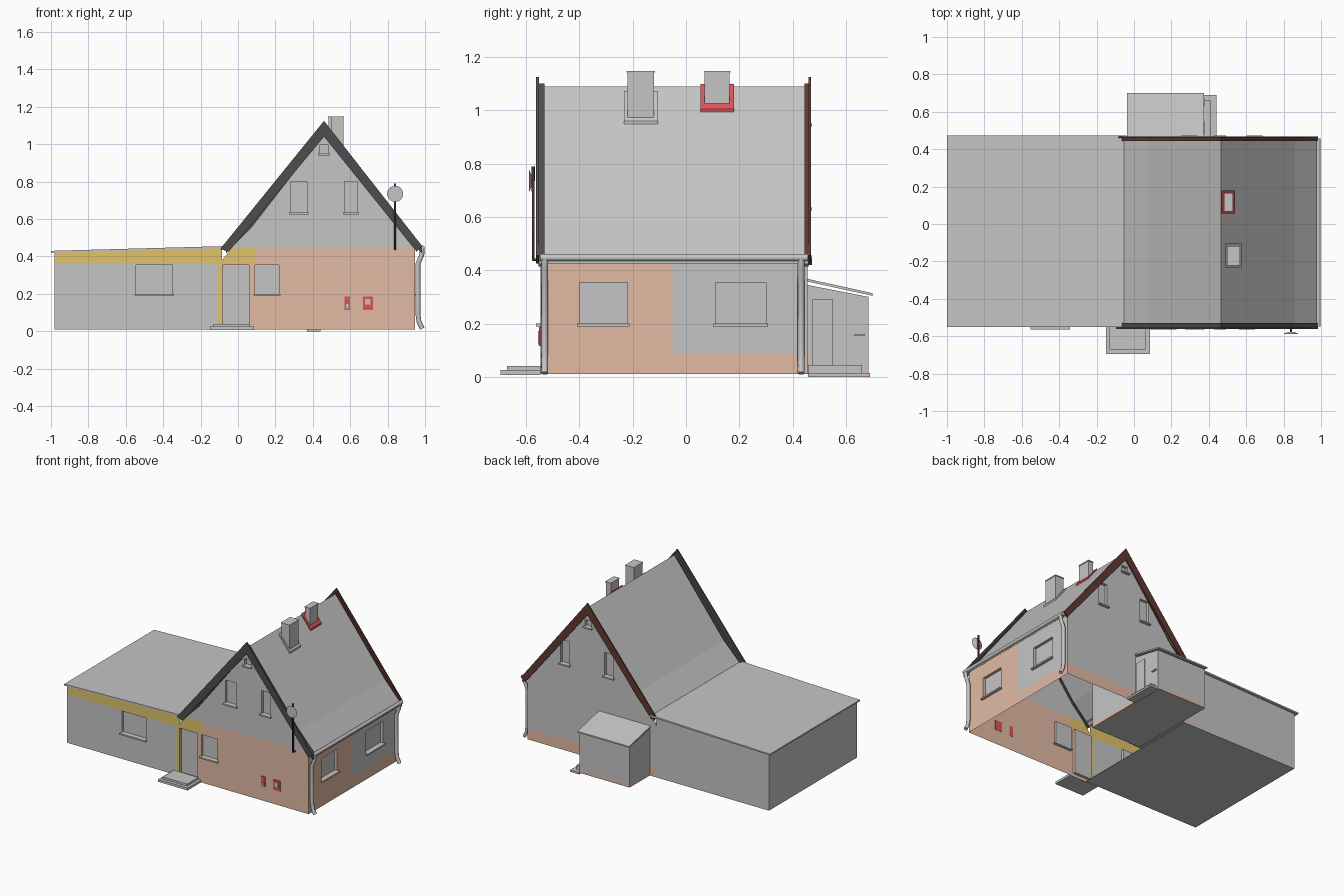
import bpy, bmesh, math
from mathutils import Matrix, Vector

if "Cube" in bpy.data.objects:
    bpy.data.objects.remove(bpy.data.objects["Cube"])


def material(name, r, g, b):
    m = bpy.data.materials.new(name)
    m.diffuse_color = (r, g, b, 1)
    m.use_nodes = True
    m.node_tree.nodes["Principled BSDF"].inputs["Base Color"].default_value = m.diffuse_color
    return m


GREY = material("plaster grey", .56, .56, .56)
SALMON = material("salmon", .76, .49, .37)
YELLOW = material("ochre yellow", .75, .55, .15)
DARK = material("dark grey", .075, .075, .075)
BROWN = material("red brown", .12, .04, .03)
RED = material("red", .75, .085, .09)


def finish(name, bm, *mats):
    me = bpy.data.meshes.new(name)
    bm.to_mesh(me)
    bm.free()
    for m in mats:
        me.materials.append(m)
    ob = bpy.data.objects.new(name, me)
    bpy.context.collection.objects.link(ob)
    return ob


def add_box(bm, x0, x1, y0, y1, z0, z1):
    mat = Matrix.Translation(((x0 + x1) / 2, (y0 + y1) / 2, (z0 + z1) / 2)) \
        @ Matrix.Diagonal((x1 - x0, y1 - y0, z1 - z0, 1))
    return bmesh.ops.create_cube(bm, size=1, matrix=mat)["verts"]


def box(name, mat, *dims):
    bm = bmesh.new()
    add_box(bm, *dims)
    return finish(name, bm, mat)


def prism(name, mat, pts, a0, a1, axis="y"):
    """Extrude a profile along y (points x,z) or along x (points y,z)."""
    place = (lambda p, a: (p[0], a, p[1])) if axis == "y" else (lambda p, a: (a, p[0], p[1]))
    bm = bmesh.new()
    f = bm.faces.new([bm.verts.new(place(p, a0)) for p in pts])
    ret = bmesh.ops.extrude_face_region(bm, geom=[f], use_keep_orig=True)
    move = Vector(place((0, 0), a1 - a0))
    bmesh.ops.translate(bm, vec=move, verts=[v for v in ret["geom"] if isinstance(v, bmesh.types.BMVert)])
    bmesh.ops.recalc_face_normals(bm, faces=bm.faces)
    return finish(name, bm, mat)


def pipe(name, mat, pts, radius):
    cu = bpy.data.curves.new(name, "CURVE")
    cu.dimensions = "3D"
    cu.bevel_depth, cu.bevel_resolution, cu.use_fill_caps = radius, 2, True
    sp = cu.splines.new("POLY")
    sp.points.add(len(pts) - 1)
    for p, co in zip(sp.points, pts):
        p.co = (*co, 1)
    tmp = bpy.data.objects.new(name, cu)
    bpy.context.collection.objects.link(tmp)
    bpy.context.view_layer.update()
    me = bpy.data.meshes.new_from_object(tmp.evaluated_get(bpy.context.evaluated_depsgraph_get()))
    bpy.data.objects.remove(tmp)
    me.materials.clear()
    me.materials.append(mat)
    for p in me.polygons:
        p.use_smooth = len(p.vertices) == 4
    ob = bpy.data.objects.new(name, me)
    bpy.context.collection.objects.link(ob)


def wall(name, outline, turn, loc, holes=(), sills=True, cuts_u=(), cuts_z=(), rule=lambda u, z: 0):
    """Single-sheet wall facing -y, cut along lines, openings pushed in, then turned about z."""
    depth = .02
    bm = bmesh.new()
    face = bm.faces.new([bm.verts.new((u, 0, z)) for u, z in outline])
    if face.normal.y > 0:
        face.normal_flip()
    lines = [((u, 0, 0), (1, 0, 0)) for u in list(cuts_u) + [h[i] for h in holes for i in (0, 1)]]
    lines += [((0, 0, z), (0, 0, 1)) for z in list(cuts_z) + [h[i] for h in holes for i in (2, 3)]]
    for co, no in lines:
        bmesh.ops.bisect_plane(bm, geom=bm.verts[:] + bm.edges[:] + bm.faces[:], plane_co=co, plane_no=no)
    for u0, u1, z0, z1 in holes:
        fs = [f for f in bm.faces if abs(f.calc_center_median().y) < 1e-5
              and u0 < f.calc_center_median().x < u1 and z0 < f.calc_center_median().z < z1]
        ret = bmesh.ops.extrude_face_region(bm, geom=fs)
        bmesh.ops.translate(bm, vec=(0, depth, 0),
                            verts=[v for v in ret["geom"] if isinstance(v, bmesh.types.BMVert)])
        left = [f for f in fs if f.is_valid]
        if left:
            bmesh.ops.delete(bm, geom=left, context="FACES_ONLY")
    for f in bm.faces:
        c = f.calc_center_median()
        f.material_index = 0 if c.y > depth - .001 else rule(c.x, c.z)
    if sills:
        for u0, u1, z0, z1 in holes:
            if z0 > .1:
                add_box(bm, u0 - .008, u1 + .008, -.018, depth, z0 - .01, z0)
    bm.transform(Matrix.Translation(loc) @ Matrix.Rotation(math.radians(turn), 4, "Z"))
    return finish(name, bm, GREY, SALMON, YELLOW)


# Walls
def front_rule(u, z):
    if z > .445:
        return 0
    if z > .36 and u < .09 or -.11 < u < -.085:
        return 2
    return 1 if u > -.085 else 0


gable = [(-.085, .01), (.945, .01), (.945, .46), (.46, 1.07), (-.085, .38)]
wall("front_wall", gable, 0, (0, -.545, 0),
     [(-.084, .06, .03, .355), (.09, .22, .2, .355), (.28, .37, .635, .8),
      (.57, .64, .635, .8), (.435, .485, .95, .995)], True, [.09], [.36, .445], front_rule)
wall("annex_front_wall", [(-.98, .01), (-.085, .01), (-.085, .445), (-.98, .425)], 0, (0, -.545, 0),
     [(-.545, -.35, .2, .355)], True, [-.11], [.36], front_rule)
wall("back_wall", [(-u, z) for u, z in gable], 180, (0, .455, 0),
     [(-.33, -.26, .635, .8), (-.68, -.61, .635, .8), (-.485, -.435, .95, .995)],
     True, [], [.09], lambda u, z: int(z < .09))
wall("right_wall", [(-.545, .01), (.455, .01), (.455, .46), (-.545, .46)], 90, (.945, 0, 0),
     [(-.4, -.22, .2, .355), (.11, .3, .2, .355)], True, [-.05], [.09],
     lambda u, z: int(u < -.05 or z < .09))
wall("annex_back_wall", [(.98, .01), (.085, .01), (.085, .445), (.98, .425)], 180, (0, .455, 0))
wall("annex_left_wall", [(-.455, .01), (.545, .01), (.545, .425), (-.455, .425)], -90, (-.98, 0, 0))
box("annex_floor", GREY, -.979, -.05, -.544, .454, .01, .014)
prism("annex_roof", GREY, [(-1, .42), (-1, .43), (-.04, .456), (-.04, .445)], -.552, .473)

# Main roof with slightly flared eaves
RIDGE = [(-.065, .445), (.07, .58), (.465, 1.09), (.86, .58), (.985, .445)]


def roof_band(up, down):
    return [(x, z + up) for x, z in RIDGE] + [(x, z - down) for x, z in reversed(RIDGE)]


prism("roof", GREY, roof_band(0, .02), -.55, .46)

# Barge boards: face board plus cover strip on the roof edge
board = [(-.095, .44), (.46, 1.125), (.985, .455), (.955, .425), (.46, 1.04), (-.05, .425)]
for tag, mat, face_y, strip in (("front", DARK, (-.562, -.552), (-.553, -.53)),
                                ("back", BROWN, (.459, .468), (.445, .46))):
    prism(tag + "_barge_board", mat, board, *face_y)
    prism(tag + "_roof_edge_strip", mat, roof_band(.01, .03), *strip)

# Chimneys with caps and sloping flashing plates
slope = (1.09 - .58) / (.86 - .465)
roof_z = lambda x: 1.09 - slope * (x - .465)
for tag, mat, cx, cy, fx, fy in (
        ("front", GREY, (.5, .565), (-.22, -.12), (.488, .575), (-.232, -.105)),
        ("rear", RED, (.485, .525), (.07, .163), (.467, .54), (.055, .18))):
    box(tag + "_chimney", GREY, *cx, *cy, .93, 1.143)
    box(tag + "_chimney_cap", GREY, cx[0] - .003, cx[1] + .003, cy[0] - .003, cy[1] + .003, 1.141, 1.148)
    prism(tag + "_chimney_flashing", mat,
          [(fx[0], roof_z(fx[0]) + .012), (fx[1], roof_z(fx[1]) + .012),
           (fx[1], roof_z(fx[1]) - .005), (fx[0], roof_z(fx[0]) - .005)], *fy)

# Gutter and downpipes
pipe("gutter", GREY, [(.985, -.548, .447), (.985, .458, .447)], .013)
for tag, y in (("front", -.53), ("rear", .432)):
    pipe(tag + "_downpipe", GREY, [(.985, y, .445), (.983, y, .41), (.962, y, .36), (.962, y, .09),
                                   (.968, y, .05), (.985, y, .014)], .013)

# Back porch: body with salmon base, reaching inside the house, and lean-to roof
bm = bmesh.new()
for v in add_box(bm, -.03, .37, .02, .685, .01, .305):
    if v.co.z > .2:
        v.co.z = .3 if v.co.y > .5 else .43
bmesh.ops.bisect_plane(bm, geom=bm.verts[:] + bm.edges[:] + bm.faces[:], plane_co=(0, 0, .028), plane_no=(0, 0, 1))
for f in bm.faces:
    c = f.calc_center_median()
    f.material_index = int(.011 < c.z < .028)
finish("porch", bm, GREY, SALMON)
prism("porch_roof", GREY, [(.455, .358), (.455, .368), (.7, .314), (.7, .304)], -.037, .375, "x")
box("porch_door", GREY, .37, .376, .475, .552, .045, .29)
box("porch_shelf", GREY, .37, .38, .63, .672, .155, .161)
box("porch_lower_step", GREY, .37, .44, .458, .69, 0, .014)
box("porch_upper_step", GREY, .37, .41, .458, .66, .014, .045)

# Front door steps
box("front_lower_step", GREY, -.15, .085, -.695, -.545, .008, .025)
box("front_upper_step", GREY, -.13, .065, -.672, -.545, .025, .04)

# Red meter boxes on the front wall
box("small_meter_box", RED, .57, .6, -.552, -.543, .115, .187)
box("large_meter_box", RED, .667, .722, -.552, -.543, .115, .187)
box("small_meter_plate", GREY, .578, .592, -.555, -.551, .122, .145)
box("large_meter_plate", GREY, .68, .708, -.555, -.551, .142, .172)

# Aerial mast and dish
pipe("aerial_mast", BROWN, [(.84, -.55, .44), (.84, -.573, .44), (.84, -.573, .79)], .006)
bm = bmesh.new()
bmesh.ops.create_cone(bm, cap_ends=True, segments=20, radius1=.015, radius2=.043, depth=.012,
                      matrix=Matrix.Translation((.84, -.583, .735)) @ Matrix.Rotation(math.radians(90), 4, "X"))
finish("satellite_dish", bm, GREY)
